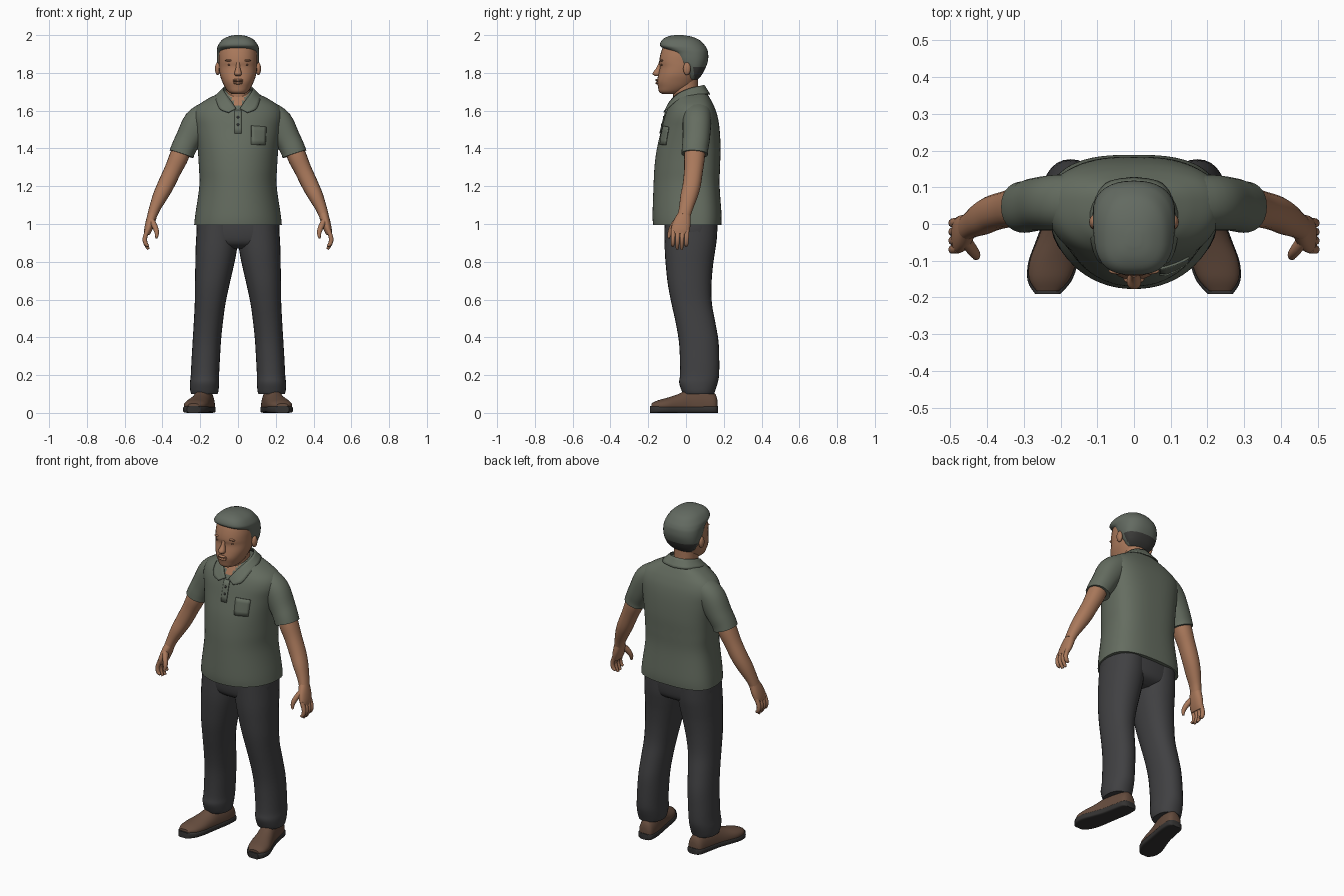
import bpy, bmesh, math
from mathutils import Vector

cube = bpy.data.objects.get("Cube")
if cube:
    bpy.data.objects.remove(cube, do_unlink=True)


def material(name, r, g, b):
    m = bpy.data.materials.new(name)
    m.use_nodes = True
    m.diffuse_color = (r, g, b, 1)
    bsdf = m.node_tree.nodes["Principled BSDF"]
    bsdf.inputs["Base Color"].default_value = (r, g, b, 1)
    bsdf.inputs["Roughness"].default_value = 0.9
    return m


SHIRT = material("grey green cloth", .13, .153, .118)
HAIR = material("grey hair", .125, .145, .12)
NAPE = material("dark hair", .045, .045, .042)
SKIN = material("tan skin", .40, .19, .105)
FLUSH = material("darker skin", .22, .095, .055)
TROUSER = material("charcoal cloth", .052, .052, .055)
LEATHER = material("brown leather", .13, .072, .047)
SOLE = material("dark rubber", .035, .033, .032)


def finish(name, bm, mats, mirror=False, angle=50):
    bmesh.ops.recalc_face_normals(bm, faces=bm.faces)
    me = bpy.data.meshes.new(name)
    bm.to_mesh(me)
    bm.free()
    ob = bpy.data.objects.new(name, me)
    bpy.context.collection.objects.link(ob)
    for m in mats:
        me.materials.append(m)
    bpy.ops.object.select_all(action='DESELECT')
    ob.select_set(True)
    bpy.context.view_layer.objects.active = ob
    bpy.ops.object.shade_smooth_by_angle(angle=math.radians(angle))
    if mirror:
        ob.modifiers.new("Mirror", 'MIRROR')
    return ob


def smooth_rings(rings, steps):
    """Catmull-Rom interpolation through the rings."""
    out = []
    for i in range(len(rings) - 1):
        quad = [rings[max(i - 1, 0)], rings[i], rings[i + 1],
                rings[min(i + 2, len(rings) - 1)]]
        for s in range(steps):
            t = s / steps
            out.append([.5 * (2 * b + (c - a) * t + (2 * a - 5 * b + 4 * c - d) * t * t
                              + (3 * b - a - 3 * c + d) * t ** 3) for a, b, c, d in zip(*quad)])
    return out + [list(rings[-1])]


def loft(name, rings, mats, mirror=False, axis=None, ref=(0, 1, 0), sides=28,
         power=(2.2, 2.2), steps=4, rule=None):
    """Skin over rings of (x, y, z, half width, front radius, back radius)."""
    rings = smooth_rings([r if len(r) == 6 else (*r, r[4]) for r in rings], steps)
    centres = [Vector(r[:3]) for r in rings]
    bm = bmesh.new()
    loops = []
    for i, r in enumerate(rings):
        t = Vector(axis) if axis else centres[min(i + 1, len(rings) - 1)] - centres[max(i - 1, 0)]
        t.normalize()
        v = Vector(ref)
        v = (v - t * v.dot(t)).normalized()
        u = v.cross(t)
        loop = []
        for k in range(sides):
            a = math.tau * k / sides
            c, s = math.cos(a), math.sin(a)
            e = 2 / (power[1] if s > 0 else power[0])
            du = math.copysign(abs(c) ** e, c) * r[3]
            dv = math.copysign(abs(s) ** e, s) * (r[5] if s > 0 else r[4])
            loop.append(bm.verts.new(centres[i] + u * du + v * dv))
        loops.append(loop)
    for a, b in zip(loops, loops[1:]):
        for k in range(sides):
            n = (k + 1) % sides
            bm.faces.new((a[k], a[n], b[n], b[k]))
    bm.faces.new(loops[0])
    bm.faces.new(loops[-1])
    if rule:
        for f in bm.faces:
            f.material_index = rule(f.calc_center_median())
    return finish(name, bm, mats, mirror)


def stacked(rows, cy=None):
    """Rows of (z, [inner x,] outer x, front y, back y) to horizontal rings."""
    out = []
    for row in rows:
        z, x0, x1, f, b = row if len(row) == 5 else (row[0], -row[1], *row[1:])
        c = (f + b) / 2 if cy is None else cy
        out.append(((x0 + x1) / 2, c, z, (x1 - x0) / 2, c - f, b - c))
    return out


def ball(name, pos, size, mat, mirror=False):
    bm = bmesh.new()
    bmesh.ops.create_uvsphere(bm, u_segments=16, v_segments=10, radius=1)
    bmesh.ops.scale(bm, vec=size, verts=bm.verts)
    bmesh.ops.translate(bm, vec=pos, verts=bm.verts)
    return finish(name, bm, [mat], mirror)


def strip(name, top, bottom, mat, mirror=False, thick=.006, wrap=None):
    """Cloth panel between two edges, optionally laid on another part."""
    bm = bmesh.new()
    top, bottom = smooth_rings(top, 4), smooth_rings(bottom, 4)
    grid = [[bm.verts.new(Vector(a).lerp(Vector(b), k / 4)) for k in range(5)]
            for a, b in zip(top, bottom)]
    for a, b in zip(grid, grid[1:]):
        for k in range(4):
            bm.faces.new((a[k], a[k + 1], b[k + 1], b[k]))
    ob = finish(name, bm, [mat], mirror)
    if wrap:
        sw = ob.modifiers.new("Wrap", 'SHRINKWRAP')
        sw.target, sw.offset = wrap, .003
    so = ob.modifiers.new("Solidify", 'SOLIDIFY')
    so.thickness, so.offset = thick, 0
    return ob


UP = (0, 0, 1)

# Shirt, with a skin-coloured open neck
shirt = loft("shirt", stacked([
    (.995, .232, -.174, .187), (1.05, .226, -.177, .188), (1.2, .205, -.172, .178),
    (1.3, .207, -.167, .18), (1.4, .214, -.154, .183), (1.5, .228, -.13, .178),
    (1.57, .238, -.112, .167), (1.62, .22, -.094, .15), (1.66, .165, -.074, .13),
    (1.69, .105, -.058, .112), (1.71, .065, -.045, .095)], cy=.05),
    [SHIRT, SKIN], axis=UP, sides=64, power=(2.1, 2.7), steps=6,
    rule=lambda c: int(c.y < 0 and abs(c.x) < (c.z - 1.605) * .6))
loft("sleeve", [(.15, .06, 1.585, .07, .075), (.21, .058, 1.535, .08, .076),
                (.262, .054, 1.45, .069, .072), (.288, .048, 1.4, .066, .07),
                (.299, .046, 1.37, .066, .07)], [SHIRT], True)
strip("collar",
      [(0, .095, 1.735), (.055, .075, 1.73), (.078, .02, 1.717), (.066, -.04, 1.69),
       (.035, -.085, 1.648), (.01, -.104, 1.61)],
      [(0, .126, 1.685), (.078, .108, 1.688), (.118, .03, 1.68), (.115, -.05, 1.652),
       (.095, -.102, 1.608), (.05, -.118, 1.59)], SHIRT, True)
strip("placket", [(-.018, -.11, 1.605), (.018, -.11, 1.605)],
      [(-.018, -.14, 1.48), (.018, -.14, 1.48)], SHIRT, wrap=shirt)
strip("chest_pocket", [(.07, -.12, 1.52), (.155, -.1, 1.515)],
      [(.07, -.14, 1.42), (.155, -.12, 1.42)], SHIRT, wrap=shirt)
for z, y in ((1.565, -.119), (1.525, -.129)):
    ball("button", (0, y, z), (.007, .004, .007), NAPE)

# Trousers
loft("trouser_leg", stacked([
    (1.02, .0, .215, -.112, .168), (.92, .0, .222, -.113, .163), (.85, .008, .225, -.112, .153),
    (.78, .022, .226, -.107, .143), (.68, .045, .228, -.096, .135), (.58, .066, .229, -.077, .137),
    (.48, .08, .234, -.055, .155), (.38, .09, .24, -.038, .172), (.28, .096, .246, -.032, .176),
    (.2, .1, .25, -.032, .175), (.16, .1, .254, -.036, .168), (.12, .103, .253, -.024, .155),
    (.1, .108, .248, -.015, .148)]), [TROUSER], True, axis=UP)
loft("trouser_seat", stacked([
    (1.03, .214, -.112, .168), (.96, .22, -.113, .165), (.9, .2, -.1, .15), (.87, .12, -.06, .1)]),
    [TROUSER], axis=UP, power=(2.6, 2.6))

# Shoes: (x, y, half width, top height) from heel to toe
SHOE = [(.165, .166, .024, .07), (.167, .15, .043, .105), (.174, .09, .05, .13),
        (.188, .02, .052, .127), (.204, -.04, .058, .1), (.22, -.1, .064, .08),
        (.23, -.15, .055, .066), (.235, -.183, .03, .05)]
loft("shoe_upper", [(x, y, .04, w, .03, h - .04) for x, y, w, h in SHOE], [LEATHER], True,
     axis=(0, -1, 0), ref=UP, power=(4, 2))
loft("shoe_sole", [(x, y * 1.03 - .002, .018, w + .004, .018, .018) for x, y, w, h in SHOE], [SOLE],
     True, axis=(0, -1, 0), ref=UP, power=(5, 5))

# Arms and hands
loft("arm", [(.285, .05, 1.43, .05, .052), (.313, .045, 1.355, .051, .055),
             (.345, .04, 1.285, .046, .05), (.383, .03, 1.205, .044, .048),
             (.413, .015, 1.145, .039, .045), (.44, .0, 1.085, .03, .037),
             (.454, -.01, 1.045, .026, .034)], [SKIN], True, sides=20)
loft("palm", [(.451, -.007, 1.055, .025, .033), (.464, -.02, 1.01, .025, .046),
              (.476, -.03, .97, .021, .049), (.483, -.032, .945, .015, .045)],
     [SKIN], True, sides=20)
for i, tip in enumerate((.885, .868, .866, .885)):
    y = -.067 + i * .024
    loft("finger", [(.478, y, .97, .012, .013), (.493, y - .002, .925, .012, .012),
                    (.488, y - .003, .895, .011, .011), (.474, y - .004, tip, .007, .007)],
         [SKIN], True, sides=10)
loft("thumb", [(.462, -.04, 1.025, .016, .018), (.442, -.068, .99, .015, .016),
               (.43, -.085, .955, .012, .012), (.432, -.092, .925, .006, .006)],
     [SKIN], True, sides=12)

# Neck and head
loft("neck", [(0, .02, 1.62, .066, .085, .06), (0, .0, 1.68, .064, .068, .066),
              (0, -.005, 1.77, .066, .07, .068)], [SKIN], axis=UP)
loft("head", stacked([
    (1.688, .03, -.125, -.05), (1.7, .052, -.142, -.01), (1.725, .07, -.148, .03),
    (1.755, .084, -.153, .055), (1.79, .096, -.147, .07), (1.83, .101, -.139, .085),
    (1.86, .102, -.142, .095), (1.9, .102, -.135, .1), (1.94, .094, -.12, .088),
    (1.975, .065, -.09, .055)]), [SKIN], axis=UP)
loft("nose", [(0, -.134, 1.855, .009, .01), (0, -.144, 1.825, .012, .014),
              (0, -.155, 1.797, .02, .023), (0, -.15, 1.783, .013, .014)],
     [SKIN], axis=UP, sides=14)
ball("ear", (.108, .005, 1.822), (.014, .02, .034), SKIN, True)
ball("brow", (.043, -.128, 1.866), (.026, .009, .006), SKIN, True)
ball("eye", (.042, -.127, 1.843), (.016, .006, .004), FLUSH, True)
ball("upper_lip", (0, -.151, 1.762), (.028, .012, .007), SKIN)
ball("mouth_line", (0, -.149, 1.754), (.03, .009, .0025), FLUSH)
ball("lower_lip", (0, -.15, 1.746), (.024, .012, .007), SKIN)

# Hair, dark underneath at the nape
loft("hair", stacked([
    (1.765, .066, .0, .062), (1.79, .088, .0, .084), (1.83, .106, -.03, .105),
    (1.87, .112, -.055, .117), (1.905, .112, -.075, .117), (1.925, .111, -.11, .112),
    (1.945, .106, -.138, .1), (1.975, .084, -.126, .07), (1.993, .05, -.095, .025),
    (2.0, .018, -.06, -.02)], cy=None), [HAIR, NAPE], axis=UP, power=(2.8, 2.3), sides=36,
    rule=lambda c: int(c.z < 1.825 and c.y > .045))
